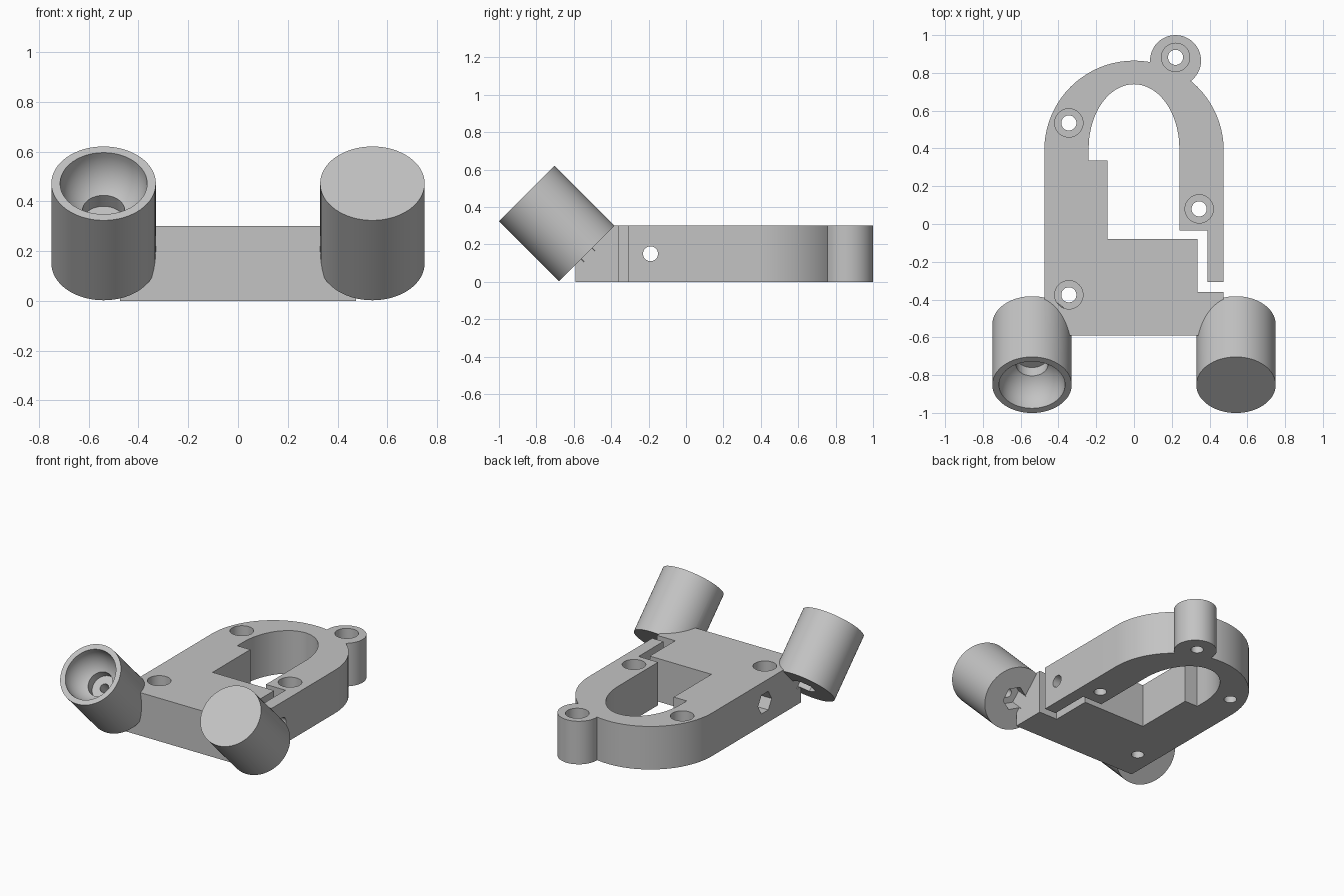
import bpy
import bmesh
from math import cos, sin, pi
from mathutils import Vector, Matrix

if "Cube" in bpy.data.objects:
    bpy.data.objects.remove(bpy.data.objects["Cube"], do_unlink=True)

HEIGHT = 0.3

grey = bpy.data.materials.new("plain_grey")
grey.use_nodes = True
grey.diffuse_color = (0.55, 0.55, 0.55, 1)
grey.node_tree.nodes["Principled BSDF"].inputs["Base Color"].default_value = (0.55, 0.55, 0.55, 1)


def to_object(name, bm):
    bmesh.ops.recalc_face_normals(bm, faces=bm.faces[:])
    mesh = bpy.data.meshes.new(name)
    bm.to_mesh(mesh)
    bm.free()
    mesh.materials.append(grey)
    obj = bpy.data.objects.new(name, mesh)
    bpy.context.collection.objects.link(obj)
    return obj


def rod(name, radius, start, end, sides=48):
    """Prism or cylinder running from one point to another."""
    start, end = Vector(start), Vector(end)
    axis = end - start
    turn = Vector((0, 0, 1)).rotation_difference(axis).to_matrix().to_4x4()
    bm = bmesh.new()
    bmesh.ops.create_cone(bm, cap_ends=True, segments=sides, radius1=radius, radius2=radius,
                          depth=axis.length, matrix=Matrix.Translation((start + end) / 2) @ turn)
    return to_object(name, bm)


def ball(name, radius, centre, axis):
    turn = Vector((0, 0, 1)).rotation_difference(axis).to_matrix().to_4x4()
    bm = bmesh.new()
    bmesh.ops.create_uvsphere(bm, u_segments=48, v_segments=24, radius=radius,
                              matrix=Matrix.Translation(centre) @ turn)
    return to_object(name, bm)


def combine(target, tool, operation):
    """Apply a boolean and discard the tool."""
    tool.hide_render = True
    mod = target.modifiers.new(operation.lower(), 'BOOLEAN')
    mod.operation = operation
    mod.solver = 'EXACT'
    mod.object = tool
    bpy.context.view_layer.objects.active = target
    bpy.ops.object.modifier_apply(modifier=mod.name)
    bpy.data.objects.remove(tool, do_unlink=True)


def arc(cy, rx, ry, first, last, steps=40):
    angles = [first + (last - first) * i / steps for i in range(steps + 1)]
    return [(rx * cos(a), cy + ry * sin(a)) for a in angles]


# Flat arched plate with stepped opening and a slot on one side
outline = [(-0.475, -0.59), (0.475, -0.59), (0.475, -0.36), (0.335, -0.36),
           (0.335, -0.08), (-0.14, -0.08), (-0.14, 0.335), (-0.24, 0.335)]
outline += arc(0.4, 0.24, 0.34, pi, 0)
outline += [(0.24, -0.035), (0.39, -0.035), (0.39, -0.307), (0.475, -0.307)]
outline += arc(0.39, 0.475, 0.475, 0, pi)
bm = bmesh.new()
base = bm.faces.new([bm.verts.new((x, y, 0)) for x, y in outline])
walls = bmesh.ops.extrude_face_region(bm, geom=[base])
tops = [v for v in walls["geom"] if isinstance(v, bmesh.types.BMVert)]
bmesh.ops.translate(bm, verts=tops, vec=(0, 0, HEIGHT))
bracket = to_object("bracket", bm)

# Round lug at the back
combine(bracket, rod("lug", 0.135, (0.22, 0.865, 0), (0.22, 0.865, HEIGHT)), 'UNION')

# Counterbored mounting holes
for x, y in [(-0.345, 0.535), (-0.345, -0.375), (0.345, 0.08), (0.22, 0.882)]:
    combine(bracket, rod("hole", 0.04, (x, y, -0.1), (x, y, 0.5), 32), 'DIFFERENCE')
    combine(bracket, rod("counterbore", 0.075, (x, y, 0.15), (x, y, 0.4)), 'DIFFERENCE')

# Clamping screw hole across the plate with a hexagonal nut pocket
combine(bracket, rod("screw_hole", 0.04, (-0.6, -0.19, 0.15), (0.6, -0.19, 0.15), 32), 'DIFFERENCE')
combine(bracket, rod("nut_pocket", 0.075, (-0.6, -0.19, 0.15), (-0.37, -0.19, 0.15), 6), 'DIFFERENCE')

# Tilted ball sockets at the front corners
axis = Vector((0, -1, 1)).normalized()
LENGTH = 0.454
sockets = [Vector((side * 0.54, -0.531, 0.151)) for side in (-1, 1)]
for foot in sockets:
    combine(bracket, rod("socket", 0.21, foot, foot + axis * LENGTH, 64), 'UNION')
for foot in sockets:
    rim = foot + axis * LENGTH
    combine(bracket, ball("socket_bowl", 0.175, rim, axis), 'DIFFERENCE')
    combine(bracket, rod("magnet_pocket", 0.085, rim - axis * 0.215, rim), 'DIFFERENCE')
    combine(bracket, rod("socket_screw_hole", 0.03, foot - axis * 0.02, rim, 24), 'DIFFERENCE')
    combine(bracket, rod("socket_nut_pocket", 0.08, foot - axis * 0.02, foot + axis * 0.1, 6), 'DIFFERENCE')

bpy.ops.object.select_all(action='DESELECT')
bracket.select_set(True)
bpy.context.view_layer.objects.active = bracket
bpy.ops.object.shade_smooth_by_angle(angle=pi / 6)
